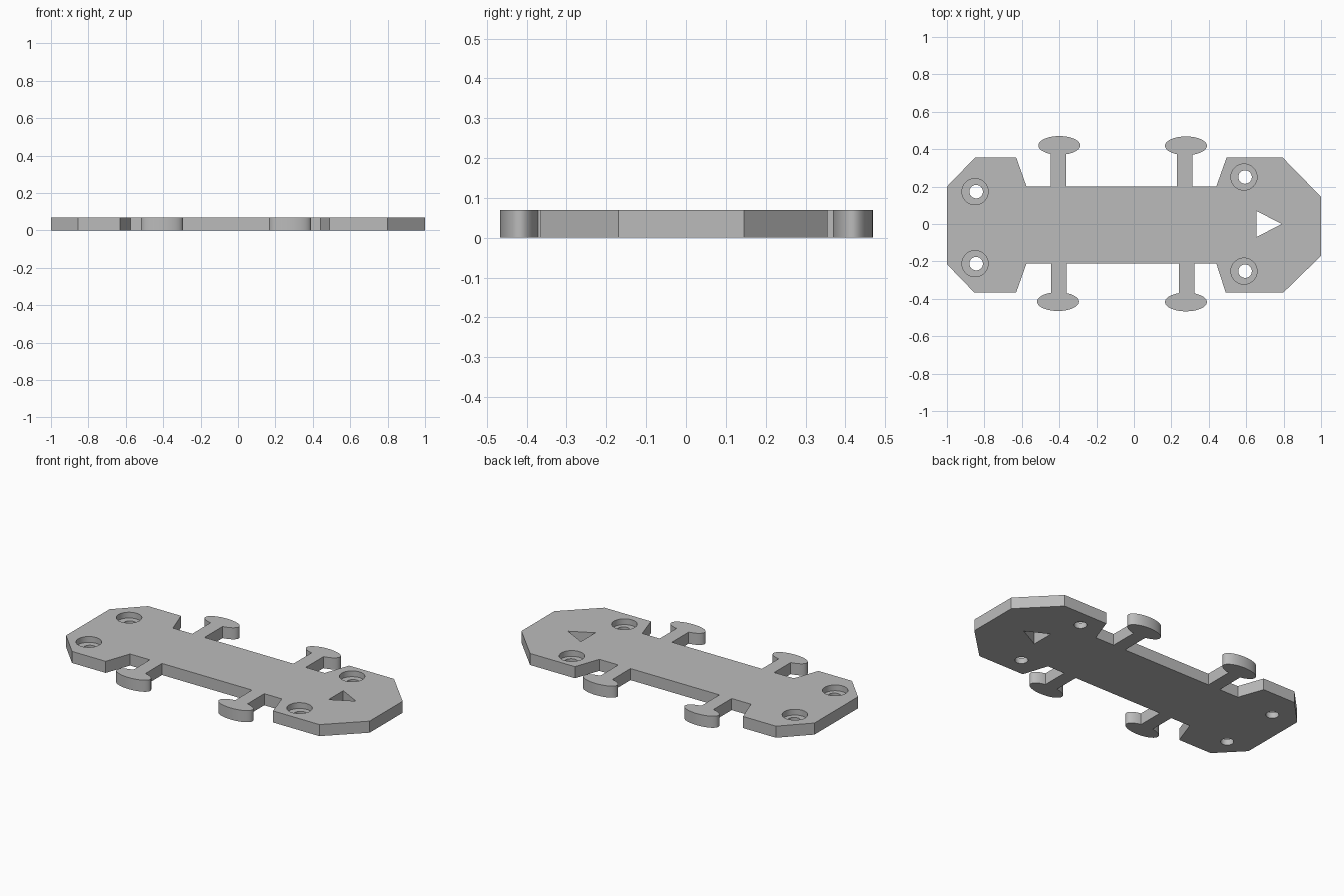
import bpy
import bmesh
import math

THICK = 0.07
BORE_DEPTH = 0.035

if "Cube" in bpy.data.objects:
    bpy.data.objects.remove(bpy.data.objects["Cube"], do_unlink=True)

grey = bpy.data.materials.new("plain grey")
grey.use_nodes = True
colour = (0.5, 0.5, 0.5, 1)
grey.diffuse_color = colour
grey.node_tree.nodes["Principled BSDF"].inputs["Base Color"].default_value = colour


def prism(name, points, bottom, top):
    """Extrude a counterclockwise outline from bottom to top."""
    bm = bmesh.new()
    face = bm.faces.new([bm.verts.new((x, y, bottom)) for x, y in points])
    moved = bmesh.ops.extrude_face_region(bm, geom=[face])["geom"]
    verts = [v for v in moved if isinstance(v, bmesh.types.BMVert)]
    bmesh.ops.translate(bm, verts=verts, vec=(0, 0, top - bottom))
    bmesh.ops.recalc_face_normals(bm, faces=bm.faces)
    mesh = bpy.data.meshes.new(name)
    bm.to_mesh(mesh)
    bm.free()
    mesh.materials.append(grey)
    obj = bpy.data.objects.new(name, mesh)
    bpy.context.collection.objects.link(obj)
    return obj


def circle(x, y, radius, count=48):
    return [(x + radius * math.cos(i * math.tau / count),
             y + radius * math.sin(i * math.tau / count)) for i in range(count)]


def hook(stem_x, head_x, head_y, root_y, rx=0.112, ry=0.05, half=0.041, steps=48):
    """Outline of a stem with an oval head, walked counterclockwise."""
    d = 1 if head_y < 0 else -1
    shift = d * (stem_x - head_x)
    start = math.acos((shift - half) / rx)
    end = math.tau + math.acos((shift + half) / rx)
    arc = []
    for i in range(steps + 1):
        t = start + (end - start) * i / steps
        arc.append((head_x + d * rx * math.cos(t), head_y + d * ry * math.sin(t)))
    return [(stem_x - d * half, root_y)] + arc + [(stem_x + d * half, root_y)]


# Plate outline: front edge, right end, back edge, left end
outline = [(-1, -0.215), (-0.855, -0.365), (-0.63, -0.365), (-0.575, -0.21)]
outline += hook(-0.402, -0.407, -0.415, -0.21)
outline += hook(0.282, 0.278, -0.417, -0.21)
outline += [(0.44, -0.21), (0.49, -0.365), (0.80, -0.365), (1, -0.17),
            (1, 0.145), (0.795, 0.355), (0.495, 0.355), (0.44, 0.2)]
outline += hook(0.272, 0.278, 0.418, 0.2)
outline += hook(-0.405, -0.4, 0.42, 0.2)
outline += [(-0.575, 0.2), (-0.63, 0.355), (-0.85, 0.355), (-1, 0.2)]
plate = prism("mounting_plate", outline, 0, THICK)

# Counterbored screw holes and the arrow opening
cutters = [prism("arrow_cutter", [(0.655, -0.07), (0.79, 0), (0.655, 0.07)], -0.1, 0.2)]
for x, y in [(-0.85, 0.173), (-0.85, -0.212), (0.588, 0.251), (0.588, -0.252)]:
    cutters.append(prism("bore_cutter", circle(x, y, 0.07), THICK - BORE_DEPTH, 0.2))
    cutters.append(prism("screw_cutter", circle(x + 0.006, y, 0.036), -0.1, 0.15))

bpy.context.view_layer.objects.active = plate
for cutter in cutters:
    cutter.hide_render = True
    mod = plate.modifiers.new("cut", "BOOLEAN")
    mod.operation = "DIFFERENCE"
    mod.solver = "EXACT"
    mod.object = cutter
    bpy.ops.object.modifier_apply(modifier=mod.name)
    bpy.data.objects.remove(cutter, do_unlink=True)

# Smooth the round walls, keep the edges sharp
bpy.ops.object.select_all(action="DESELECT")
plate.select_set(True)
bpy.ops.object.shade_smooth_by_angle(angle=math.radians(30))
